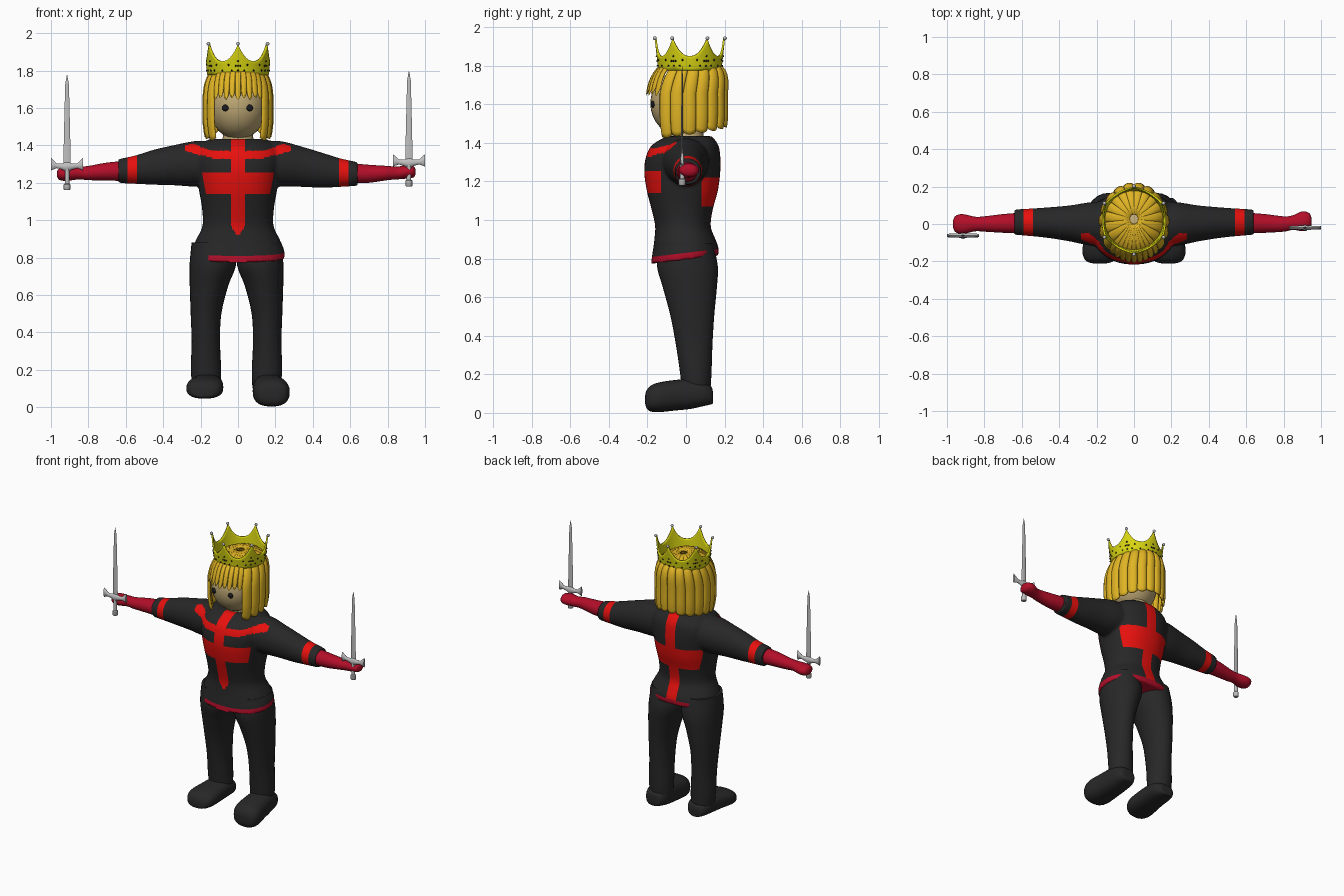
import bpy, bmesh, math
from mathutils import Vector

if "Cube" in bpy.data.objects:
    bpy.data.objects.remove(bpy.data.objects["Cube"])

def mat(name, r, g, b):
    m = bpy.data.materials.new(name)
    lin = [(c / 255 / 12.92 if c < 11 else ((c / 255 + .055) / 1.055) ** 2.4) for c in (r, g, b)]
    m.diffuse_color = (*lin, 1)
    m.use_nodes = True
    m.node_tree.nodes["Principled BSDF"].inputs["Base Color"].default_value = m.diffuse_color
    return m

CLOTH = mat("black_cloth", 39, 39, 39)
RED = mat("bright_red", 236, 17, 14)
CRIMSON = mat("crimson", 178, 14, 40)
HAIR = mat("golden_hair", 224, 180, 36)
GOLD = mat("crown_gold", 216, 212, 18)
SKIN = mat("skin", 188, 166, 115)
SILVER = mat("silver", 192, 192, 192)
DARK = mat("dark_beads", 26, 26, 30)

def finish(bm, name, *mats, normals=True):
    if normals:
        bmesh.ops.recalc_face_normals(bm, faces=bm.faces[:])
    me = bpy.data.meshes.new(name)
    bm.to_mesh(me)
    bm.free()
    for m in mats:
        me.materials.append(m)
    ob = bpy.data.objects.new(name, me)
    bpy.context.collection.objects.link(ob)
    return ob

def spline(rows, k):
    """Catmull-Rom interpolation between cross-section rows."""
    out = []
    for i in range(len(rows) - 1):
        a, b, c, d = (rows[max(i - 1, 0)], rows[i], rows[i + 1], rows[min(i + 2, len(rows) - 1)])
        for j in range(k):
            t = j / k
            out.append([.5 * (2 * q + (r - p) * t + (2 * p - 5 * q + 4 * r - s) * t * t
                        + (3 * q - p - 3 * r + s) * t ** 3) for p, q, r, s in zip(a, b, c, d)])
    return out + [list(rows[-1])]

def loft(bm, axis, rows, n=28, k=4, p=1.0):
    """Rows are (along, centre u, centre v, radius u, radius v)."""
    put = {'x': lambda a, u, v: (a, u, v), 'y': lambda a, u, v: (u, a, v),
           'z': lambda a, u, v: (u, v, a)}[axis]
    f = lambda c: math.copysign(abs(c) ** p, c)
    rings = []
    for a, cu, cv, ru, rv in (spline(rows, k) if k > 1 else rows):
        rings.append([bm.verts.new(put(a, cu + ru * f(math.cos(i * math.tau / n)),
                                       cv + rv * f(math.sin(i * math.tau / n)))) for i in range(n)])
    for r, s in zip(rings, rings[1:]):
        for i in range(n):
            bm.faces.new((r[i], r[(i + 1) % n], s[(i + 1) % n], s[i]))
    bm.faces.new(rings[0])
    bm.faces.new(rings[-1])

def ball(bm, loc, scale, seg=24):
    vs = bmesh.ops.create_uvsphere(bm, u_segments=seg, v_segments=max(6, seg // 2), radius=1)['verts']
    for v in vs:
        v.co = Vector(loc) + Vector(v.co[i] * scale[i] for i in range(3))

# Tunic: torso and sleeves fused, then cut along the borders of the red pattern
bm = bmesh.new()
torso = [(.795, .25, -.182, .168), (.84, .247, -.175, .168), (.90, .222, -.165, .15),
         (.97, .19, -.16, .128), (1.06, .192, -.18, .14), (1.15, .207, -.203, .165),
         (1.25, .222, -.217, .178), (1.33, .235, -.207, .178), (1.39, .21, -.175, .167),
         (1.435, .15, -.10, .135)]
loft(bm, 'z', [(z, 0, (a + b) / 2, w, (b - a) / 2) for z, w, a, b in torso], n=40, p=.9)
for v in bm.verts:
    v.co.z += .12 * v.co.y * min(1, max(0, (.95 - v.co.z) / .12))
for s in (-1, 1):
    dz = -.008 * s
    loft(bm, 'x', [(s * .08, 0, 1.31, .12, .11), (s * .22, 0, 1.302, .118, .122),
                   (s * .34, .003, 1.29 + dz / 2, .097, .108), (s * .45, .007, 1.275 + dz, .083, .094),
                   (s * .55, .009, 1.262 + dz, .074, .076), (s * .64, .01, 1.255 + dz, .068, .064)])
raw = finish(bm, "tunic_source", CLOTH)
rm = raw.modifiers.new("fuse", 'REMESH')
rm.mode, rm.voxel_size = 'VOXEL', .009
sm = raw.modifiers.new("soften", 'SMOOTH')
sm.factor, sm.iterations = .5, 5
fused = bpy.data.meshes.new_from_object(raw.evaluated_get(bpy.context.evaluated_depsgraph_get()))
bpy.data.objects.remove(raw)
bm = bmesh.new()
bm.from_mesh(fused)
cuts = [((x, 0, 0), (1, 0, 0)) for x in (-.59, -.54, -.038, .038, .54, .59)]
cuts += [((0, 0, z), (0, 0, 1)) for z in (1.07, 1.14, 1.22, 1.255)]
cuts += [((0, y, 0), (0, 1, 0)) for y in (-.13, .08)]
cuts += [((0, 0, .83), (0, -.12, 1))]
for co, no in cuts:
    bmesh.ops.bisect_plane(bm, geom=bm.verts[:] + bm.edges[:] + bm.faces[:], dist=1e-5, plane_co=co, plane_no=no)

def tunic_colour(c):
    x, y, z = abs(c.x), c.y, c.z
    if z - .12 * y < .83:
        return 2
    if .54 < x < .59:
        return 1
    if y < -.03 and z > .92 and x < .038 * min(1, (z - .91) / .06):
        return 1
    if x < .23 and (y < -.13 and 1.14 < z < 1.255 or y > .08 and 1.07 < z < 1.22 and x < .19):
        return 1
    if y > .03 and x < .038:
        return 1
    if y < -.05 and x < .28 and abs(z - 1.35 - .3 * max(0, x - .13)) < (.02 if x < .2 else .026):
        return 1
    return 0

for f in bm.faces:
    f.material_index = tunic_colour(f.calc_center_median())
finish(bm, "tunic", CLOTH, RED, CRIMSON).data.validate()

# Legs and feet: the right leg hangs a little lower
for s, name, shift in ((-1, "left", -.006), (1, "right", .006)):
    bm = bmesh.new()
    legs = [(.88, .125, .115, -.14, .14), (.76, .127, .124, -.15, .165), (.65, .147, .103, -.12, .16),
            (.5, .163, .082, -.08, .146), (.35, .164, .076, -.052, .137), (.2, .163, .081, -.03, .132),
            (.1, .16, .075, -.02, .125)]
    loft(bm, 'z', [(z, s * x - .008, (a + b) / 2, r, (b - a) / 2) for z, x, r, a, b in legs])
    finish(bm, name + "_leg", CLOTH)
    bm = bmesh.new()
    d = .045 if s < 0 else 0
    foot = [(.14, .157, .05, .10), (.132, .157, .045, .135), (.09, .157, .035, .16), (.02, .16, .02, .175),
            (-.06, .165, .012, .17), (-.14, .172, .004, .158), (-.185, .175, .008, .14),
            (-.205, .177, .025, .115), (-.212, .177, .05, .09)]
    wide = (.03, .055, .078, .085, .092, .098, .085, .06, .02)
    loft(bm, 'y', [(y, s * x + shift, (lo + d * (1 - lo / .06) + hi) / 2, w, max(.012, (hi - lo - d * (1 - lo / .06)) / 2))
                   for (y, x, lo, hi), w in zip(foot, wide)], p=.8)
    finish(bm, name + "_foot", CLOTH)

# Forearms with fists, and a sword in each hand
for s, name in ((-1, "left"), (1, "right")):
    dz, hy, end = -.006 * s, (.015 if s > 0 else 0), (.95 if s > 0 else .968)
    bm = bmesh.new()
    loft(bm, 'x', [(s * .6, .005, 1.257 + dz, .056, .054), (s * .7, .003, 1.254 + dz, .05, .048),
                   (s * .8, 0, 1.252, .041, .038), (s * .85, hy / 2, 1.252, .039, .034),
                   (s * (end - .05), hy, 1.252 - dz, .053, .036), (s * (end - .012), hy, 1.252 - dz, .042, .03),
                   (s * end, hy, 1.252 - dz, .015, .012)])
    finish(bm, name + "_arm", CRIMSON)
    sx, sy, z0 = s * .914, (-.062 if s < 0 else -.02), (-.014 if s < 0 else .006)
    bm = bmesh.new()
    loft(bm, 'z', [(z + z0, sx, sy, w, t) for z, w, t in
                   ((1.31, .02, .006), (1.5, .016, .005), (1.74, .01, .004), (1.79, .001, .001))], n=4, k=1)
    loft(bm, 'z', [(z + z0, sx, sy, r, r) for z, r in
                   ((1.174, .014), (1.178, .018), (1.205, .018), (1.21, .012), (1.3, .012))], n=12, k=1)
    loft(bm, 'x', [(sx + x, sy, 1.305 + z0 + z, t, h) for x, z, t, h in
                   ((-.086, .008, .008, .034), (-.074, .006, .01, .026), (-.055, 0, .01, .013), (-.025, -.004, .011, .017),
                    (0, -.006, .014, .03), (.025, -.004, .011, .017), (.055, 0, .01, .013),
                    (.074, .006, .01, .026), (.086, .008, .008, .034))], n=8, k=1)
    finish(bm, name + "_sword", SILVER)

# Head, neck and eyes
bm = bmesh.new()
ball(bm, (0, -.02, 1.605), (.155, .165, .172), 32)
loft(bm, 'z', [(1.4, 0, .01, .095, .085), (1.45, 0, .01, .08, .08), (1.5, 0, .01, .08, .08)])
finish(bm, "head", SKIN)
bm = bmesh.new()
for x in (-.068, .062):
    ball(bm, (x, -.172, 1.6), (.018, .01, .018), 16)
finish(bm, "eyes", DARK)

# Hair: separate overlapping locks running from the top of the head
bm = bmesh.new()
def lock(a0, a1, bottom, taper, bulge, cols=8, rows=18):
    grid = []
    for i in range(cols + 1):
        t = i / cols
        a = a0 + (a1 - a0) * t
        hump = math.sin(math.pi * t)
        low = bottom + taper * (1 - hump ** .7)
        col = []
        for j in range(rows + 1):
            q = j / rows
            if q < .6:
                h = math.pi / 2 * (.03 + .97 * q / .6)
                z, r = 1.605 + .235 * max(0, math.cos(h)) ** .7, math.sin(h) ** .7
                z = low + (z - 1.605) * (1.84 - low) / .235 if low > 1.605 else z
                if low > 1.605:
                    r = min(1, r * 1.0)
            else:
                z = min(low, 1.605) + (1.605 - min(low, 1.605)) * (1 - (q - .6) / .4)
                z = low if low > 1.605 else z
                r = 1 - .10 * max(0, (1.56 - z) / .14) ** 2
                if low > 1.605:
                    r = 1 - .02 * (q - .6)
            b = bulge * hump ** .6 * min(1, r * 1.2)
            yc = .005 + .022 * min(1, max(0, (z - 1.66) / .12))
            col.append(bm.verts.new((math.sin(a) * (.177 * r + b), yc - math.cos(a) * (.202 * r + b), z)))
        grid.append(col)
    for c, d in zip(grid, grid[1:]):
        for j in range(rows):
            bm.faces.new((c[j], c[j + 1], d[j + 1], d[j]))

half = math.radians(46)
for i in range(9):
    lock(-half + 2 * half * i / 9, -half + 2 * half * (i + 1) / 9, 1.645 + .008 * (i % 2), .04, .011)
step = (math.tau - 2 * half) / 14
for i in range(14):
    back = 1 - abs(i - 6.5) / 6.5
    lock(half + step * i - .01, half + step * (i + 1) + .01, 1.425 + .06 * back, .015, .014)
hair = finish(bm, "hair", HAIR, normals=False)
so = hair.modifiers.new("thickness", 'SOLIDIFY')
so.thickness, so.offset = .012, -1

# Crown: flared band rising to six points, with beads
CY = .02
def crown_point(a, z, out=0):
    r = .164 + .11 * (z - 1.775) + out
    return (r * math.sin(a), CY - r * math.cos(a), z)

bm = bmesh.new()
N, R = 144, 6
cols = []
for i in range(N):
    d = abs((i % 24) - 12) / 12
    top = 1.85 + .09 * d ** 2.4
    cols.append([bm.verts.new(crown_point(math.tau * i / N, top + (1.775 - top) * j / R)) for j in range(R + 1)])
for i in range(N):
    c, d = cols[i], cols[(i + 1) % N]
    for j in range(R):
        bm.faces.new((c[j], c[j + 1], d[j + 1], d[j]))
crown = finish(bm, "crown", GOLD, normals=False)
so = crown.modifiers.new("thickness", 'SOLIDIFY')
so.thickness, so.offset = .01, -1
tips, beads = bmesh.new(), bmesh.new()
for i in range(6):
    a = math.tau * i / 6
    ball(tips, crown_point(a, 1.943), (.01, .01, .01), 12)
    for da, z in ((0, 1.80), (0, 1.825), (0, 1.85), (-.07, 1.825), (.07, 1.825), (.2, 1.8),
                  (-.2, 1.8), (.3, 1.83), (-.3, 1.83), (.52, 1.8)):
        ball(beads, crown_point(a + da, z, .0), (.005, .005, .005), 8)
finish(tips, "crown_tips", SILVER)
finish(beads, "crown_beads", DARK)

# Smooth shading with sharp creases
bpy.ops.object.select_all(action='SELECT')
bpy.context.view_layer.objects.active = hair
bpy.ops.object.shade_smooth_by_angle(angle=math.radians(45))
